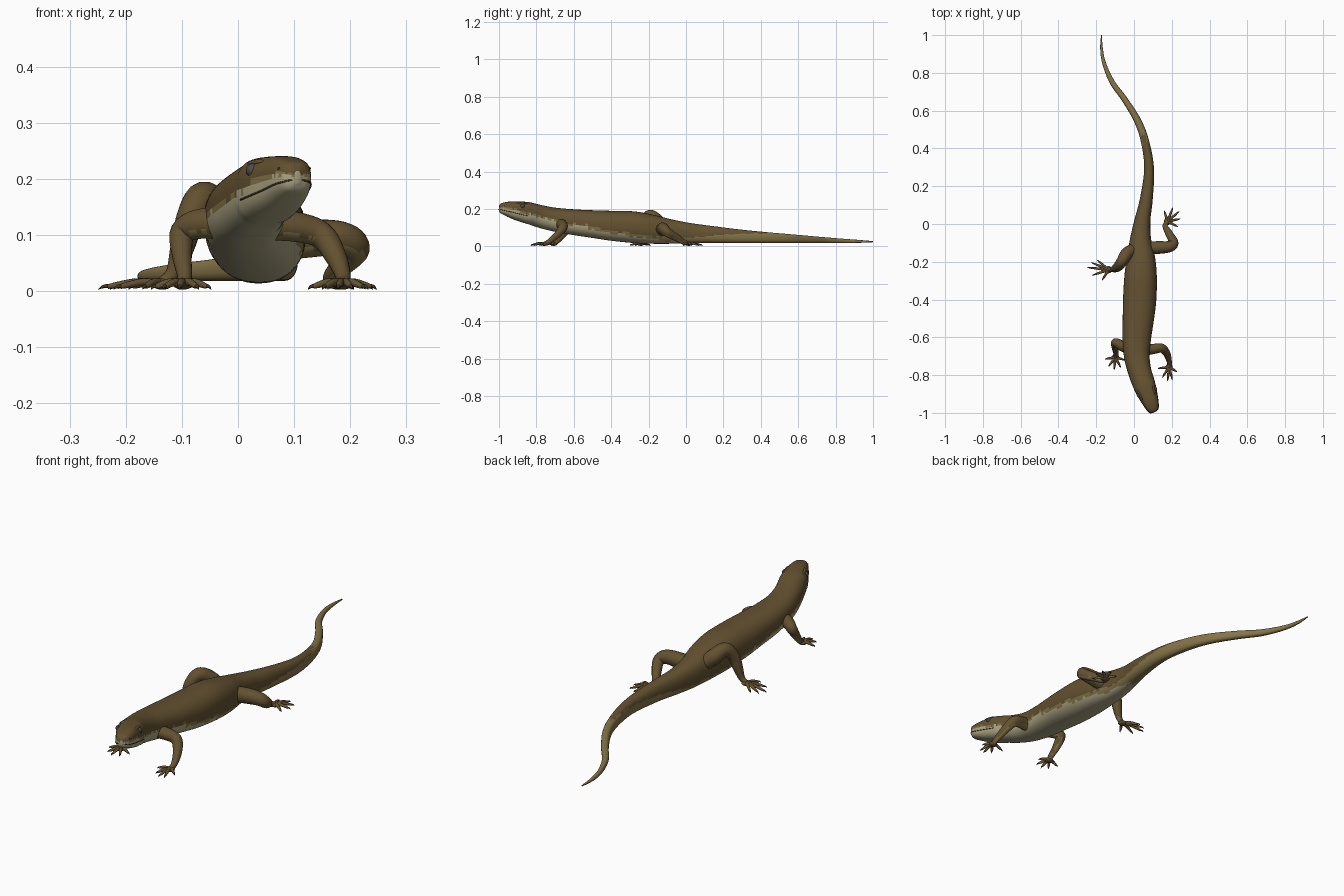
import bpy, bmesh, math, random
from mathutils import Vector

if "Cube" in bpy.data.objects:
    bpy.data.objects.remove(bpy.data.objects["Cube"])

random.seed(4)


def material(name, rgb):
    m = bpy.data.materials.new(name)
    m.diffuse_color = (*rgb, 1)
    m.use_nodes = True
    m.node_tree.nodes["Principled BSDF"].inputs["Base Color"].default_value = m.diffuse_color
    return m


BROWN = material("dark_brown", (0.125, 0.082, 0.030))
TAN = material("tan", (0.235, 0.175, 0.066))
CREAM = material("cream", (0.43, 0.385, 0.235))
EYE = material("eye_grey", (0.075, 0.068, 0.075))
DARK = material("claw_dark", (0.045, 0.034, 0.018))


def spline(pts, u):
    """Catmull-Rom through tuples of any length."""
    n = len(pts) - 1
    u = min(max(u, 0), n)
    i = min(int(u), n - 1)
    t = u - i
    a, b, c, d = pts[max(i - 1, 0)], pts[i], pts[i + 1], pts[min(i + 2, n)]
    return [0.5 * (2 * q + (r - p) * t + (2 * p - 5 * q + 4 * r - s) * t * t
                   + (3 * q - p - 3 * r + s) * t ** 3) for p, q, r, s in zip(a, b, c, d)]


def loft(name, rings, mats, rule=None):
    """Skin closed rings of points, cap both ends, colour faces by rule."""
    bm = bmesh.new()
    vr = [[bm.verts.new(p) for p in ring] for ring in rings]
    k = len(vr[0])
    for r0, r1 in zip(vr, vr[1:]):
        for j in range(k):
            bm.faces.new((r0[j], r0[(j + 1) % k], r1[(j + 1) % k], r1[j]))
    bm.faces.new(vr[0])
    bm.faces.new(vr[-1])
    bmesh.ops.recalc_face_normals(bm, faces=bm.faces)
    for f in bm.faces:
        f.smooth = True
        if rule:
            f.material_index = rule(f)
    me = bpy.data.meshes.new(name)
    bm.to_mesh(me)
    bm.free()
    for m in mats:
        me.materials.append(m)
    ob = bpy.data.objects.new(name, me)
    bpy.context.collection.objects.link(ob)
    return ob


def tube(name, pts, mats, sides=14, sub=5, flat=1.0, rule=None):
    """Round tapering tube through (x, y, z, radius) points."""
    n = (len(pts) - 1) * sub
    s = [spline(pts, i / sub) for i in range(n + 1)]
    c = [Vector(p[:3]) for p in s]
    rings, side, old = [], None, None
    for i in range(n + 1):
        t = (c[min(i + 1, n)] - c[max(i - 1, 0)]).normalized()
        if side is None:
            side = t.orthogonal().normalized()
        else:
            side = old.rotation_difference(t) @ side
        old = t
        up = t.cross(side)
        ring = []
        for j in range(sides):
            a = 2 * math.pi * j / sides
            o = (side * math.cos(a) + up * math.sin(a)) * max(s[i][3], 0.0006)
            o.z *= flat
            ring.append(c[i] + o)
        rings.append(ring)
    return loft(name, rings, mats, rule)


def ball(name, loc, r, mat):
    bpy.ops.mesh.primitive_uv_sphere_add(segments=20, ring_count=12, radius=r, location=loc)
    ob = bpy.context.object
    ob.name = name
    ob.data.materials.append(mat)
    bpy.ops.object.shade_smooth()


# Spine stations, nose to tail tip: x, y, underside z, top z, half width
SPINE = [
    (.106, -.998, .192, .214, .006), (.103, -.990, .178, .228, .024), (.097, -.970, .167, .235, .035),
    (.085, -.935, .150, .240, .044), (.068, -.890, .133, .240, .054), (.050, -.840, .118, .236, .060),
    (.030, -.780, .098, .222, .062), (.015, -.700, .078, .207, .068), (.015, -.600, .060, .198, .076),
    (.023, -.500, .045, .193, .083), (.030, -.400, .030, .190, .088), (.035, -.280, .018, .187, .086),
    (.037, -.180, .014, .170, .075), (.035, -.080, .014, .145, .056), (.045, .020, .016, .125, .042),
    (.065, .130, .018, .110, .034), (.080, .290, .018, .090, .026), (.060, .430, .018, .076, .022),
    (.020, .545, .018, .066, .019), (-.050, .660, .018, .056, .016), (-.115, .750, .018, .048, .014),
    (-.158, .850, .018, .040, .010), (-.172, .930, .019, .034, .007), (-.172, 1.00, .022, .028, .002)]


def surf(u, a, grow=1.0):
    """Point on the body skin at station u, angle a (0 = +x side, 90 = top)."""
    x, y, zb, zt, w = spline(SPINE, u)
    p, q = spline(SPINE, u - .05), spline(SPINE, u + .05)
    t = Vector((q[0] - p[0], q[1] - p[1], 0)).normalized()
    co, si = math.cos(a), math.sin(a)
    k = .72 if u < 5 else .85
    sx = math.copysign(abs(co) ** k, co) * w * grow
    sz = math.copysign(abs(si) ** k, si) * (zt - zb) / 2 * grow
    return Vector((x + t.y * sx, y - t.x * sx, (zb + zt) / 2 + sz))


SUB, SIDES = 6, 48
COUNT = (len(SPINE) - 1) * SUB + 1


def ramp(v, table):
    for (a, p), (b, q) in zip(table, table[1:]):
        if v <= b:
            return p + (q - p) * max(0, (v - a) / (b - a))
    return table[-1][1]


# Height limits of the pale belly and of the tan band above it, along y
CREAM_LIM = [(-1, .56), (-.93, .50), (-.85, .40), (-.65, .42), (-.45, .28), (-.2, .18), (0, .08), (.12, -.1)]
TAN_LIM = [(-1, .70), (-.93, .58), (-.85, .46), (-.65, .49), (-.45, .36), (-.2, .26), (0, .25),
           (.2, .55), (.4, .85), (.55, 1.2)]


def body_rule(f):
    c = f.calc_center_median()
    near = min((spline(SPINE, i / 2) for i in range(2 * len(SPINE) - 1)),
               key=lambda s: (s[0] - c.x) ** 2 + (s[1] - c.y) ** 2)
    h = (c.z - near[2]) / max(near[3] - near[2], .004)
    h += random.uniform(-.03, .03)
    if h < ramp(c.y, CREAM_LIM):
        return 2
    return 1 if h < ramp(c.y, TAN_LIM) else 0


# Head, trunk and tail in one skin
loft("body", [[surf(i / SUB, 2 * math.pi * j / SIDES) for j in range(SIDES)] for i in range(COUNT)],
     [BROWN, TAN, CREAM], body_rule)

# Mouth line around the snout
side_r = [surf(.5 + i * .45, -.22, 1.0) for i in range(10)]
side_l = [surf(.5 + i * .45, math.pi + .22, 1.0) for i in range(10)]
tube("mouth_line", [(*p, .0018) for p in side_r[::-1] + side_l], [DARK], 6, 2)

# Eyes, brows and nostrils
for label, flip in (("right", False), ("left", True)):
    def ang(a):
        return math.pi - a if flip else a
    ball("eye_" + label, surf(4.0, ang(.5), .9), .0125, EYE)
    ball("nostril_" + label, surf(1.6, ang(.45), .98), .0028, DARK)
    tube("brow_" + label, [(*surf(3.3 + i * .35, ang(.85), .97), r)
                           for i, r in enumerate((.001, .005, .006, .005, .001))], [BROWN], 8, 4)


def limb_rule(f):
    return 1 if f.normal.z < -.55 + random.uniform(-.1, .1) else 0


def leg(name, path, toes):
    """Leg tube, flat palm, and five clawed toes ending at the given x, y."""
    tube(name + "_leg", path, [BROWN, TAN], 18, 6, rule=limb_rule)
    px, py = path[-1][:2]
    ball(name + "_palm", (px, py, .013), .019, BROWN)
    bpy.context.object.scale.z = .55
    for i, (x, y) in enumerate(toes):
        def at(k, z, r):
            return (px + (x - px) * k, py + (y - py) * k, z, r)
        tube(f"{name}_toe_{i + 1}", [at(.1, .014, .008), at(.4, .016, .0068), at(.65, .012, .006),
                                     at(.85, .008, .0042)], [BROWN, TAN], 10, 4, rule=limb_rule)
        tube(f"{name}_claw_{i + 1}", [at(.8, .009, .0042), at(.92, .008, .003), at(1, .003, .0006)],
             [DARK], 8, 3)


leg("front_right",
    [(.04, -.67, .12, .030), (.10, -.662, .115, .027), (.148, -.658, .10, .024),
     (.175, -.69, .06, .019), (.188, -.735, .024, .013), (.186, -.757, .014, .011)],
    [(.125, -.765), (.150, -.812), (.178, -.832), (.203, -.825), (.227, -.782)])
leg("front_left",
    [(-.01, -.67, .12, .030), (-.065, -.645, .12, .027), (-.098, -.628, .105, .023),
     (-.100, -.655, .065, .018), (-.095, -.690, .026, .013), (-.098, -.706, .014, .011)],
    [(-.155, -.715), (-.135, -.755), (-.105, -.772), (-.070, -.760), (-.048, -.720)])
leg("hind_right",
    [(.04, -.13, .085, .034), (.12, -.125, .093, .034), (.185, -.12, .094, .030),
     (.210, -.10, .075, .025), (.185, -.05, .046, .020), (.165, -.01, .022, .014), (.178, .014, .014, .011)],
    [(.232, -.015), (.247, .028), (.240, .068), (.206, .088), (.160, .070)])
leg("hind_left",
    [(.01, -.13, .10, .030), (-.035, -.155, .140, .034), (-.062, -.195, .165, .030),
     (-.084, -.225, .130, .026), (-.100, -.235, .075, .021), (-.115, -.24, .032, .014), (-.135, -.242, .014, .011)],
    [(-.195, -.190), (-.228, -.203), (-.249, -.230), (-.222, -.272), (-.170, -.300)])
